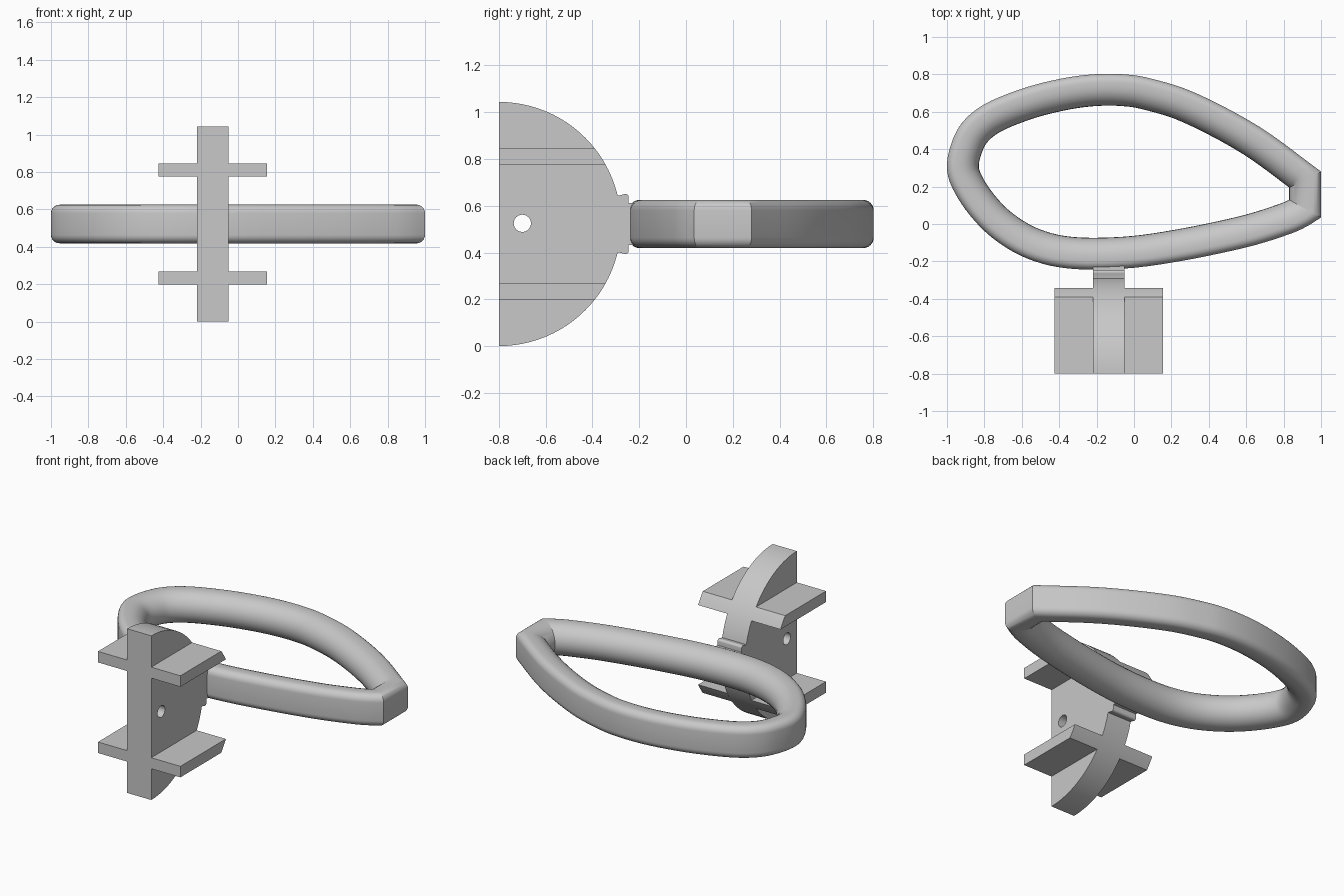
import bpy, bmesh, math
from mathutils import Vector

if "Cube" in bpy.data.objects:
    bpy.data.objects.remove(bpy.data.objects["Cube"], do_unlink=True)

GREY = (0.58, 0.58, 0.58, 1)
mat = bpy.data.materials.new("plain grey")
mat.use_nodes = True
mat.diffuse_color = GREY
mat.node_tree.nodes["Principled BSDF"].inputs["Base Color"].default_value = GREY

MID = 0.522            # height of the symmetry plane
RADIUS = 0.522         # bracket disc radius
BACK = -0.8            # flat mounting face
PLATE = (-0.22, -0.05)  # plate thickness range in x


def finish(name, bm):
    bmesh.ops.recalc_face_normals(bm, faces=bm.faces)
    mesh = bpy.data.meshes.new(name)
    bm.to_mesh(mesh)
    bm.free()
    mesh.materials.append(mat)
    obj = bpy.data.objects.new(name, mesh)
    bpy.context.collection.objects.link(obj)
    bpy.ops.object.select_all(action='DESELECT')
    obj.select_set(True)
    bpy.context.view_layer.objects.active = obj
    bpy.ops.object.shade_smooth_by_angle(angle=math.radians(30))
    return obj


def extrude_profile(name, loops, x0, x1):
    """Fill (y, z) loops, inner loops being holes, and extrude along x."""
    bm = bmesh.new()
    edges = []
    for loop in loops:
        vs = [bm.verts.new((x0, y, z)) for y, z in loop]
        edges += [bm.edges.new((a, b)) for a, b in zip(vs, vs[1:] + vs[:1])]
    bmesh.ops.triangle_fill(bm, edges=edges, use_beauty=True, normal=(1, 0, 0))
    out = bmesh.ops.extrude_face_region(bm, geom=bm.faces[:], use_keep_orig=True)
    verts = [g for g in out["geom"] if isinstance(g, bmesh.types.BMVert)]
    bmesh.ops.translate(bm, verts=verts, vec=(x1 - x0, 0, 0))
    return finish(name, bm)


def arc(cy, cz, r, a0, a1, n):
    angles = [math.radians(a0 + (a1 - a0) * i / n) for i in range(n + 1)]
    return [(cy + r * math.cos(a), cz + r * math.sin(a)) for a in angles]


# Half-disc bracket plate with a bolt hole
half_disc = arc(BACK, MID, RADIUS, -90, 90, 48)
hole = arc(-0.7, MID + 0.003, 0.037, 0, 345, 23)
extrude_profile("bracket_plate", [half_disc, hole], *PLATE)

# Neck with rounded lips joining the bracket to the ring
upper = [(-0.32, 0.118), (-0.285, 0.122)] + arc(-0.259, 0.115, 0.014, 120, 0, 6) \
    + [(-0.245, 0.09), (-0.21, 0.09)]
neck = [(y, MID + z) for y, z in upper] + [(y, MID - z) for y, z in reversed(upper)]
extrude_profile("neck", [neck], *PLATE)

# Four wings whose ends follow the disc
for side, x0, x1 in (("right", -0.425, PLATE[0]), ("left", PLATE[1], 0.155)):
    for level, s in (("upper", 1), ("lower", -1)):
        a0, a1 = (math.degrees(math.asin(h / RADIUS)) for h in (0.253, 0.323))
        end = arc(BACK, 0, RADIUS, a0, a1, 6)
        wing = [(BACK, 0.253)] + end + [(BACK, 0.323)]
        extrude_profile(f"{side}_{level}_wing", [[(y, MID + s * z) for y, z in wing]], x0, x1)

# Ring outline, from the upper corner of the flat tip round to the lower one
outline = [Vector(p) for p in (
    (1, 0.28), (0.67, 0.52), (0.33, 0.7), (0.1, 0.775), (-0.05, 0.8), (-0.22, 0.8),
    (-0.4, 0.775), (-0.6, 0.723), (-0.8, 0.64), (-0.92, 0.54), (-0.98, 0.42),
    (-1, 0.3), (-0.97, 0.19), (-0.88, 0.05), (-0.75, -0.08), (-0.57, -0.185),
    (-0.35, -0.238), (-0.05, -0.238), (0.25, -0.198), (0.6, -0.125),
    (0.82, -0.058), (0.92, -0.015), (1, 0.035))]


def smooth_path(pts, steps):
    ext = [2 * pts[0] - pts[1]] + pts + [2 * pts[-1] - pts[-2]]
    path = []
    for a, b, c, d in zip(ext, ext[1:], ext[2:], ext[3:]):
        for i in range(steps):
            t = i / steps
            path.append(0.5 * (2 * b + (c - a) * t + (2 * a - 5 * b + 4 * c - d) * t ** 2
                               + (3 * b - a - 3 * c + d) * t ** 3))
    return path + [pts[-1]]


# Section as (inset, height): flat outside with small fillets, round inside
HALF = 0.103
FILLET = 0.045
section = arc(0.17 - HALF, 0, HALF, -90, 90, 14)
section += arc(FILLET, HALF - FILLET, FILLET, 90, 180, 6)
section += arc(FILLET, FILLET - HALF, FILLET, 180, 270, 6)

path = smooth_path(outline, 5)
bm = bmesh.new()
rings = []
for i, p in enumerate(path):
    d0 = (p - path[i - 1]).normalized()
    d1 = (path[(i + 1) % len(path)] - p).normalized()
    n0, n1 = Vector((-d0.y, d0.x)), Vector((-d1.y, d1.x))
    mitre = (n0 + n1) / (1 + n0.dot(n1))
    rings.append([bm.verts.new((*(p + mitre * d), MID + z)) for d, z in section])
for a, b in zip(rings, rings[1:] + rings[:1]):
    for j in range(len(section)):
        k = (j + 1) % len(section)
        bm.faces.new((a[j], a[k], b[k], b[j]))
finish("ring", bm)
